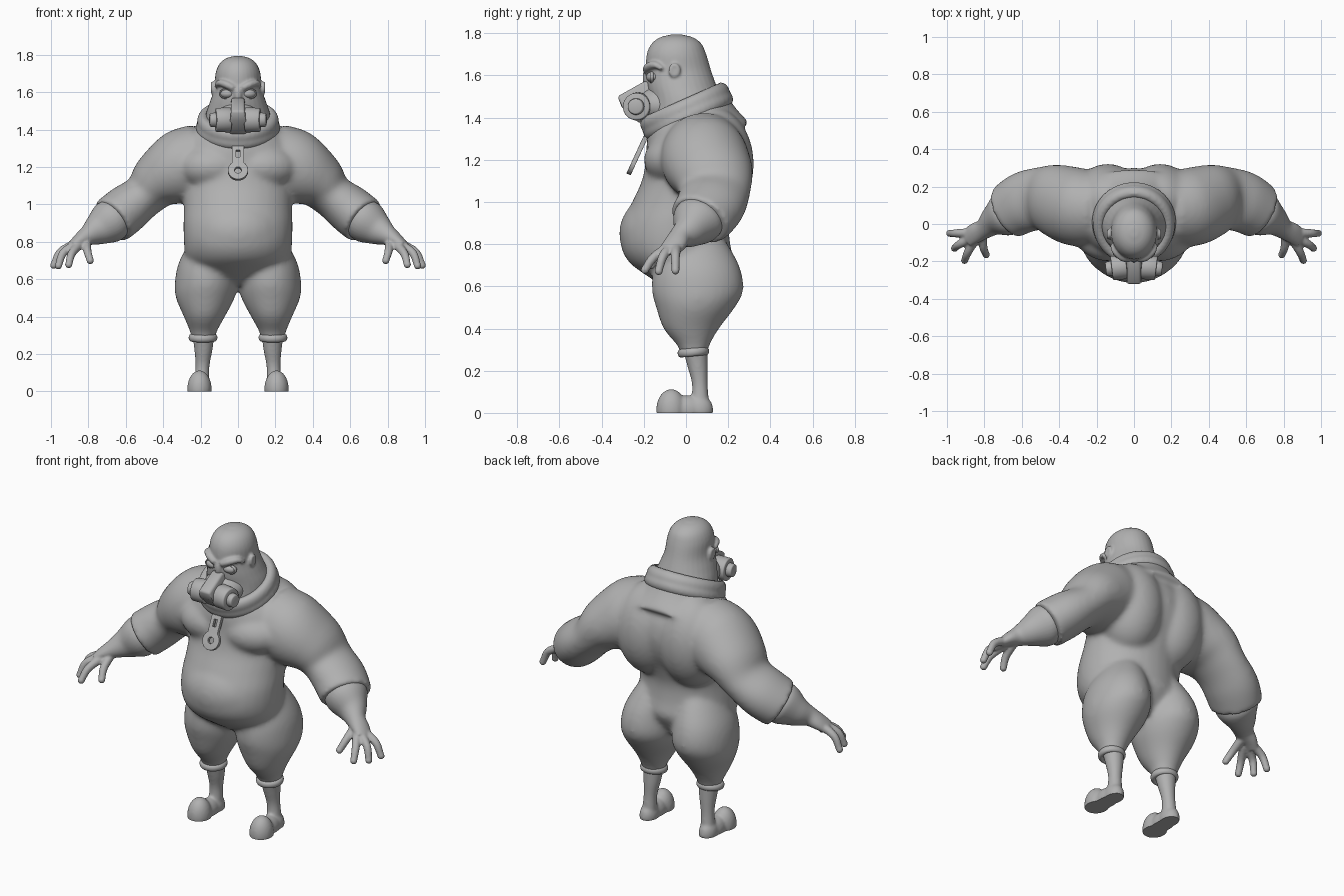
import bpy, bmesh, math
from mathutils import Vector, Matrix

cube = bpy.data.objects.get("Cube")
if cube:
    bpy.data.objects.remove(cube)

grey = bpy.data.materials.new("plain grey")
grey.use_nodes = True
grey.diffuse_color = (0.44, 0.44, 0.44, 1)
grey.node_tree.nodes["Principled BSDF"].inputs["Base Color"].default_value = grey.diffuse_color


def blob(bm, centre, radii, turn=0):
    """Ellipsoid, optionally turned about z."""
    m = Matrix.Translation(centre) @ Matrix.Rotation(turn, 4, 'Z') @ Matrix.Diagonal((*radii, 1))
    bmesh.ops.create_uvsphere(bm, u_segments=32, v_segments=20, radius=1, matrix=m)


def disc(bm, centre, axis, radius, depth, top):
    m = Matrix.Translation(centre) @ Vector(axis).to_track_quat('Z', 'Y').to_matrix().to_4x4()
    bmesh.ops.create_cone(bm, cap_ends=True, segments=40, radius1=radius,
                          radius2=top, depth=depth, matrix=m)


def skin(bm, rings, closed=False):
    """Join a list of vertex rings with quads."""
    n = len(rings[0])
    pairs = list(zip(rings, rings[1:])) + ([(rings[-1], rings[0])] if closed else [])
    for lo, hi in pairs:
        for i in range(n):
            j = (i + 1) % n
            bm.faces.new((lo[i], lo[j], hi[j], hi[i]))
    if not closed:
        bm.faces.new(rings[0][::-1])
        bm.faces.new(rings[-1])


def tube(bm, sections, level=False, steps=5, n=32):
    """Smooth loft through (x, y, z, half width, half depth) sections."""
    s = [Vector(p) for p in sections]
    s = [s[0] * 2 - s[1]] + s + [s[-1] * 2 - s[-2]]
    path = []
    for a, b, c, d in zip(s, s[1:], s[2:], s[3:]):
        for k in range(steps):
            t = k / steps
            path.append((b * 2 + (c - a) * t + (a * 2 - b * 5 + c * 4 - d) * t * t
                         + (b * 3 - a - c * 3 + d) * t ** 3) / 2)
    path.append(s[-2])
    rings = []
    for i, p in enumerate(path):
        q = path[min(i + 1, len(path) - 1)] - path[max(i - 1, 0)]
        t = Vector((0, 0, q[2])) if level else Vector(q[:3])
        t.normalize()
        side = Vector((0, 1, 0)).cross(t).normalized()
        depth = t.cross(side)
        angles = [math.tau * k / n for k in range(n)]
        rings.append([bm.verts.new(Vector(p[:3]) + side * math.cos(w) * p[3]
                                   + depth * math.sin(w) * p[4]) for w in angles])
    skin(bm, rings)


def hoop(bm, centre, rx, ry, r, h, tilt=0, axis='X', n=48, m=14):
    """Elliptical ring with an oval cross-section."""
    mat = Matrix.Translation(centre) @ Matrix.Rotation(tilt, 4, axis)
    rings = []
    for i in range(n):
        u = math.tau * i / n
        ring = []
        for j in range(m):
            v = math.tau * j / m
            ring.append(bm.verts.new(mat @ Vector(((rx + r * math.cos(v)) * math.cos(u),
                                                   (ry + r * math.cos(v)) * math.sin(u),
                                                   h * math.sin(v)))))
        rings.append(ring)
    skin(bm, rings, closed=True)


def mirror(bm):
    """Copy everything built so far to the other side."""
    new = bmesh.ops.duplicate(bm, geom=bm.verts[:] + bm.edges[:] + bm.faces[:])["geom"]
    for v in new:
        if isinstance(v, bmesh.types.BMVert):
            v.co.x = -v.co.x


def finish(bm, name, voxel=0, smooth=0, bevel=0, floor=False):
    """Turn a bmesh into an object with its modifiers baked in."""
    bmesh.ops.recalc_face_normals(bm, faces=bm.faces[:])
    mesh = bpy.data.meshes.new(name)
    bm.to_mesh(mesh)
    bm.free()
    obj = bpy.data.objects.new(name, mesh)
    bpy.context.collection.objects.link(obj)
    if voxel:
        mod = obj.modifiers.new("blend", 'REMESH')
        mod.mode, mod.voxel_size = 'VOXEL', voxel
    if smooth:
        mod = obj.modifiers.new("soften", 'SMOOTH')
        mod.factor, mod.iterations = 0.5, smooth
    if bevel:
        mod = obj.modifiers.new("bevel", 'BEVEL')
        mod.width, mod.segments, mod.limit_method = bevel, 2, 'ANGLE'
    bpy.context.view_layer.update()
    graph = bpy.context.evaluated_depsgraph_get()
    baked = bpy.data.meshes.new_from_object(obj.evaluated_get(graph))
    obj.modifiers.clear()
    obj.data = baked
    if floor:
        for v in baked.vertices:
            v.co.z = max(v.co.z, 0)
    baked.materials.clear()
    baked.materials.append(grey)
    baked.shade_smooth()
    baked.set_sharp_from_angle(angle=math.radians(50))


# Suit: legs, sleeves and muscles on each side, then the trunk
bm = bmesh.new()
tube(bm, [(.12, .03, .9, .07, .1), (.145, .045, .78, .125, .165), (.165, .052, .68, .155, .207),
          (.17, .055, .58, .168, .217), (.175, .045, .5, .157, .187), (.18, .025, .4, .11, .132),
          (.185, .035, .32, .072, .077), (.185, .037, .28, .064, .064)], level=True)
tube(bm, [(.18, .08, 1.25, .19, .19), (.3, .09, 1.2, .2, .21), (.42, .125, 1.13, .158, .195),
          (.5, .135, 1.05, .12, .17), (.59, .115, .98, .13, .165), (.675, .065, .912, .132, .152)])
blob(bm, (.26, .08, 1.28), (.17, .17, .135))
blob(bm, (.14, .125, 1.18), (.19, .197, .27))
blob(bm, (.13, -.03, 1.2), (.2, .17, .13))
mirror(bm)
tube(bm, [(0, .04, .57, .1, .1), (0, 0, .66, .24, .2), (0, -.025, .72, .28, .25),
          (0, -.05, .8, .29, .26), (0, -.047, .9, .292, .252), (0, -.01, 1, .29, .245),
          (0, .035, 1.1, .3, .245), (0, .055, 1.2, .32, .245), (0, .05, 1.3, .31, .235),
          (0, .04, 1.38, .24, .2), (0, .03, 1.43, .18, .16)], level=True)
blob(bm, (0, -.075, .85), (.27, .242, .21))
# Trunk rises to the tilted neckline
tube(bm, [(0, .075, 1.27, .3, .25), (0, .035, 1.36, .23, .218), (0, .003, 1.435, .2, .205)])
finish(bm, "suit_body", voxel=.013, smooth=14)

# Trouser cuffs
bm = bmesh.new()
hoop(bm, (.187, .035, .288), .062, .06, .015, .02, tilt=.1)
mirror(bm)
finish(bm, "trouser_cuffs")

# Shins and shoes
bm = bmesh.new()
tube(bm, [(.185, .042, .31, .06, .06), (.185, .055, .22, .048, .048),
          (.19, .066, .13, .037, .037), (.195, .066, .03, .042, .045)], level=True)
blob(bm, (.206, -.07, .015), (.065, .071, .098))
blob(bm, (.2, 0, .015), (.052, .1, .068))
blob(bm, (.197, .063, .015), (.05, .066, .07))
mirror(bm)
finish(bm, "shins_and_shoes", voxel=.008, smooth=6, floor=True)

# Bare forearms, palms and fingers
bm = bmesh.new()
tube(bm, [(.64, .085, .94, .1, .12), (.69, .05, .905, .115, .12), (.75, .015, .865, .085, .082),
          (.8, -.025, .835, .056, .055), (.85, -.05, .805, .038, .055), (.89, -.075, .775, .025, .05)])
fingers = [((.87, -.045, .79), (.95, -.05, .745), (.985, -.05, .675)),
           ((.87, -.075, .785), (.935, -.11, .74), (.96, -.13, .672)),
           ((.85, -.085, .785), (.89, -.155, .735), (.905, -.195, .678)),
           ((.81, -.05, .8), (.805, -.125, .75), (.79, -.165, .7))]
for root, knuckle, tip in fingers:
    tube(bm, [(*root, .025, .025), (*knuckle, .022, .022), (*tip, .019, .019)], n=16)
    blob(bm, tip, (.02, .02, .02))
mirror(bm)
finish(bm, "forearms_and_hands", voxel=.007, smooth=4)

# Head with brows and ears
bm = bmesh.new()
tube(bm, [(.022, -.19, 1.62, .017, .016), (.06, -.178, 1.64, .02, .022),
          (.1, -.145, 1.65, .017, .019), (.12, -.11, 1.63, .008, .01)], n=16)
blob(bm, (.13, -.055, 1.62), (.014, .024, .03))
hoop(bm, (.137, -.055, 1.624), .026, .021, .008, .01, tilt=math.pi / 2, axis='Y', n=32)
mirror(bm)
tube(bm, [(0, 0, 1.38, .18, .175), (0, 0, 1.48, .172, .172), (0, -.02, 1.55, .15, .165),
          (0, -.035, 1.62, .127, .155), (0, -.045, 1.7, .12, .141), (0, -.045, 1.75, .1, .118),
          (0, -.045, 1.78, .066, .078), (0, -.045, 1.794, .02, .024)], level=True)
blob(bm, (0, -.18, 1.59), (.024, .026, .05))
finish(bm, "head", voxel=.007, smooth=4)

# Eyes and lids
bm = bmesh.new()
blob(bm, (.06, -.161, 1.592), (.038, .027, .024), turn=.3)
hoop(bm, (.06, -.163, 1.592), .037, .024, .005, .009, tilt=math.pi / 2, n=32)
mirror(bm)
finish(bm, "eyes")

# Tilted collar, folded softly onto the shoulders
bm = bmesh.new()
hoop(bm, (0, -.005, 1.445), .185, .195, .034, .044, tilt=.42)
hoop(bm, (0, .01, 1.41), .19, .195, .036, .04, tilt=.42)
finish(bm, "collar", voxel=.009, smooth=8)

# Breathing mask: face seal, wedge snout and side filters
bm = bmesh.new()
blob(bm, (0, -.12, 1.46), (.12, .115, .09))
finish(bm, "mask_seal")

bm = bmesh.new()
profile = [(-.15, 1.57), (-.2, 1.57), (-.325, 1.5), (-.305, 1.45), (-.225, 1.375), (-.12, 1.4)]
rings = [[bm.verts.new((x, y, z)) for y, z in profile] for x in (-.047, .047)]
skin(bm, rings)
for v in bm.verts:
    if v.co.z > 1.48:
        v.co.x *= .75
finish(bm, "mask_snout", bevel=.012)

bm = bmesh.new()
axis = Vector((1, -.12, 0)).normalized()
for offset, radius, depth, top in [(.08, .067, .08, .064), (.135, .04, .034, .036)]:
    disc(bm, Vector((0, -.222, 1.452)) + axis * offset, axis, radius, depth, top)
mirror(bm)
finish(bm, "mask_filters", bevel=.006)

# Zip pull: flat tag with a slot and a round hole
curve = bpy.data.curves.new("zip_outline", 'CURVE')
curve.dimensions, curve.fill_mode = '2D', 'BOTH'
curve.extrude, curve.bevel_depth = .009, .002
arc = [math.radians(125 + 290 * i / 28) for i in range(29)]
outline = [(.052 * math.cos(a), .052 * math.sin(a)) for a in arc] + [(.03, .14), (-.03, .14)]
hole = [(.02 * math.cos(math.tau * i / 20), .02 * math.sin(math.tau * i / 20)) for i in range(20)]
slot = [(-.012, .075), (.012, .075), (.012, .12), (-.012, .12)]
for points in (outline, hole, slot):
    spline = curve.splines.new('POLY')
    spline.points.add(len(points) - 1)
    for p, (x, y) in zip(spline.points, points):
        p.co = (x, y, 0, 1)
    spline.use_cyclic_u = True
helper = bpy.data.objects.new("zip_outline", curve)
bpy.context.collection.objects.link(helper)
bpy.context.view_layer.update()
flat = bpy.data.meshes.new_from_object(helper.evaluated_get(bpy.context.evaluated_depsgraph_get()))
bpy.data.objects.remove(helper)
bm = bmesh.new()
bm.from_mesh(flat)
bmesh.ops.remove_doubles(bm, verts=bm.verts[:], dist=.0001)
bm.transform(Matrix.Translation((0, -.25, 1.18)) @ Matrix.Rotation(1.14, 4, 'X'))
finish(bm, "zip_pull")
